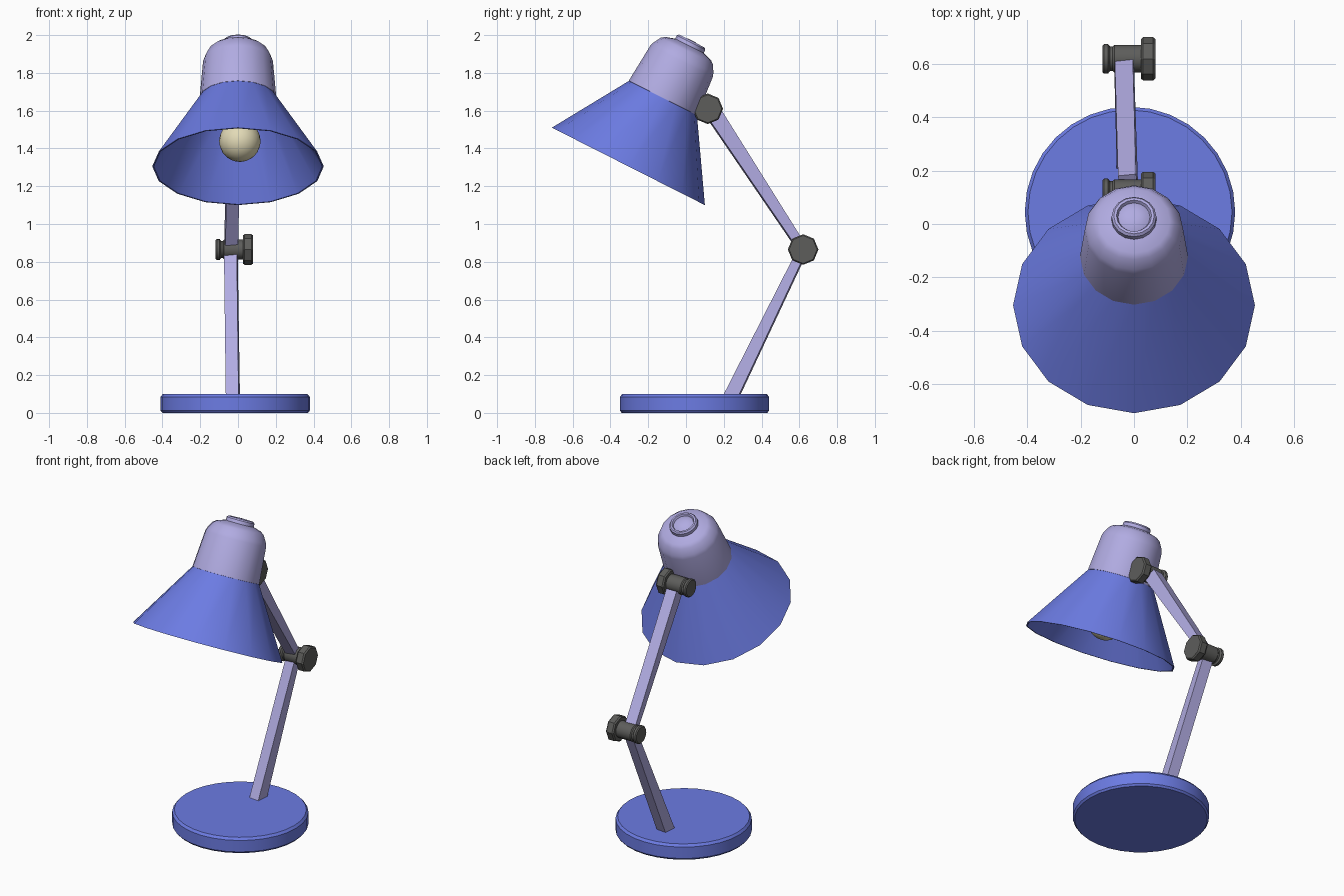
import bpy, bmesh, math
from mathutils import Matrix, Vector

cube = bpy.data.objects.get("Cube")
if cube:
    bpy.data.objects.remove(cube, do_unlink=True)


def material(name, rgb):
    m = bpy.data.materials.new(name)
    m.use_nodes = True
    m.diffuse_color = (*rgb, 1)
    m.node_tree.nodes["Principled BSDF"].inputs["Base Color"].default_value = (*rgb, 1)
    return m


blue = material("blue enamel", (0.15, 0.20, 0.77))
lilac = material("lilac paint", (0.44, 0.41, 0.76))
grey = material("dark grey plastic", (0.11, 0.11, 0.105))
cream = material("cream glass", (0.76, 0.70, 0.47))


def finish(name, bm, mat, smooth=True, angle=35):
    bmesh.ops.recalc_face_normals(bm, faces=bm.faces)
    mesh = bpy.data.meshes.new(name)
    bm.to_mesh(mesh)
    bm.free()
    mesh.materials.append(mat)
    obj = bpy.data.objects.new(name, mesh)
    bpy.context.collection.objects.link(obj)
    if smooth:
        bpy.ops.object.select_all(action='DESELECT')
        obj.select_set(True)
        bpy.context.view_layer.objects.active = obj
        bpy.ops.object.shade_smooth_by_angle(angle=math.radians(angle))
    return obj


def lathe(name, profile, sides, origin, axis, mat, angle=35, closed=False):
    """Turn (radius, height) points around an axis; cap the ends unless closed."""
    axis = Vector(axis).normalized()
    side = Vector((1, 0, 0)) if abs(axis.x) < 0.9 else Vector((0, 1, 0))
    other = axis.cross(side)
    frame = Matrix((side, other, axis)).transposed()
    bm = bmesh.new()
    rings = []
    for r, h in profile:
        turn = [2 * math.pi * i / sides for i in range(sides)]
        rings.append([bm.verts.new(Vector(origin) + frame @ Vector(
            (r * math.cos(a), r * math.sin(a), h))) for a in turn])
    pairs = list(zip(rings, rings[1:]))
    if closed:
        pairs.append((rings[-1], rings[0]))
    else:
        bm.faces.new(rings[0])
        bm.faces.new(rings[-1])
    for low, high in pairs:
        for i in range(sides):
            j = (i + 1) % sides
            bm.faces.new((low[i], low[j], high[j], high[i]))
    return finish(name, bm, mat, angle=angle)


def arm(name, start, end, depth_start, depth_end, width=0.068, roll=6):
    """Tapered bar, rolled slightly about its own length."""
    start, end = Vector(start), Vector(end)
    along = (end - start).normalized()
    upper = Vector((1, 0, 0)).cross(along).normalized()
    if upper.z < 0:
        upper.negate()
    across = (Vector((1, 0, 0)) - along * along.x).normalized()
    r = math.radians(roll)
    u = across * math.cos(r) + upper * math.sin(r)
    v = upper * math.cos(r) - across * math.sin(r)
    bm = bmesh.new()
    ends = []
    for p, d in ((start, depth_start), (end, depth_end)):
        ends.append([bm.verts.new(p + u * (width / 2 * a) + v * (d / 2 * b))
                     for a, b in ((-1, -1), (1, -1), (1, 1), (-1, 1))])
    bm.faces.new(ends[0])
    bm.faces.new(ends[1])
    for i in range(4):
        j = (i + 1) % 4
        bm.faces.new((ends[0][i], ends[0][j], ends[1][j], ends[1][i]))
    return finish(name, bm, mat=lilac, smooth=False)


# Round base
lathe("base", [(0.385, 0), (0.395, 0.012), (0.395, 0.085), (0.383, 0.1)], 32,
      (-0.015, 0.045, 0), (0, 0, 1), blue)

# Arms
arm("lower_arm", (-0.027, 0.236, 0.08), (-0.038, 0.61, 0.845), 0.075, 0.048)
arm("upper_arm", (-0.036, 0.605, 0.885), (-0.022, 0.15, 1.58), 0.048, 0.082)

# Joints: barrel with end flange, and a large faceted knob
for label, y, z in (("elbow", 0.62, 0.865), ("head", 0.115, 1.61)):
    lathe(label + "_joint_barrel",
          [(0.05, -0.118), (0.056, -0.112), (0.056, -0.098), (0.046, -0.09),
           (0.046, -0.08), (0.052, -0.074), (0.052, 0.035)], 16,
          (0, y, z), (1, 0, 0), grey)
    lathe(label + "_joint_knob",
          [(0.074, 0.026), (0.081, 0.034), (0.081, 0.072), (0.074, 0.08)], 8,
          (0, y, z), (1, 0, 0), grey, angle=30)

# Lamp head, turned around its tilted axis
rim = Vector((0, -0.305, 1.305))
tilt = Vector((0, 0.4515, 0.892)).normalized()
lathe("shade", [(0.454, 0), (0.2, 0.408), (0.192, 0.408), (0.446, 0)], 16,
      rim, tilt, blue, closed=True)
lathe("shade_cap",
      [(0.19, 0.400), (0.203, 0.406), (0.185, 0.625), (0.178, 0.645), (0.155, 0.685),
       (0.135, 0.70), (0.085, 0.715), (0.084, 0.735), (0.076, 0.744), (0.066, 0.744),
       (0.060, 0.732), (0.045, 0.741), (0.02, 0.747)], 16,
      rim, tilt, lilac)

# Bulb with its neck reaching up into the cap
bulb = [(0.11 * math.sin(a), 0.15 - 0.11 * math.cos(a))
        for a in (math.pi * i / 12 for i in range(1, 10))]
lathe("bulb", [(0.004, 0.04)] + bulb + [(0.05, 0.27), (0.045, 0.34)], 20,
      rim + Vector((0.01, 0, 0)), tilt, cream, angle=50)
lathe("bulb_socket", [(0.06, 0.32), (0.06, 0.41)], 16, rim, tilt, grey)
